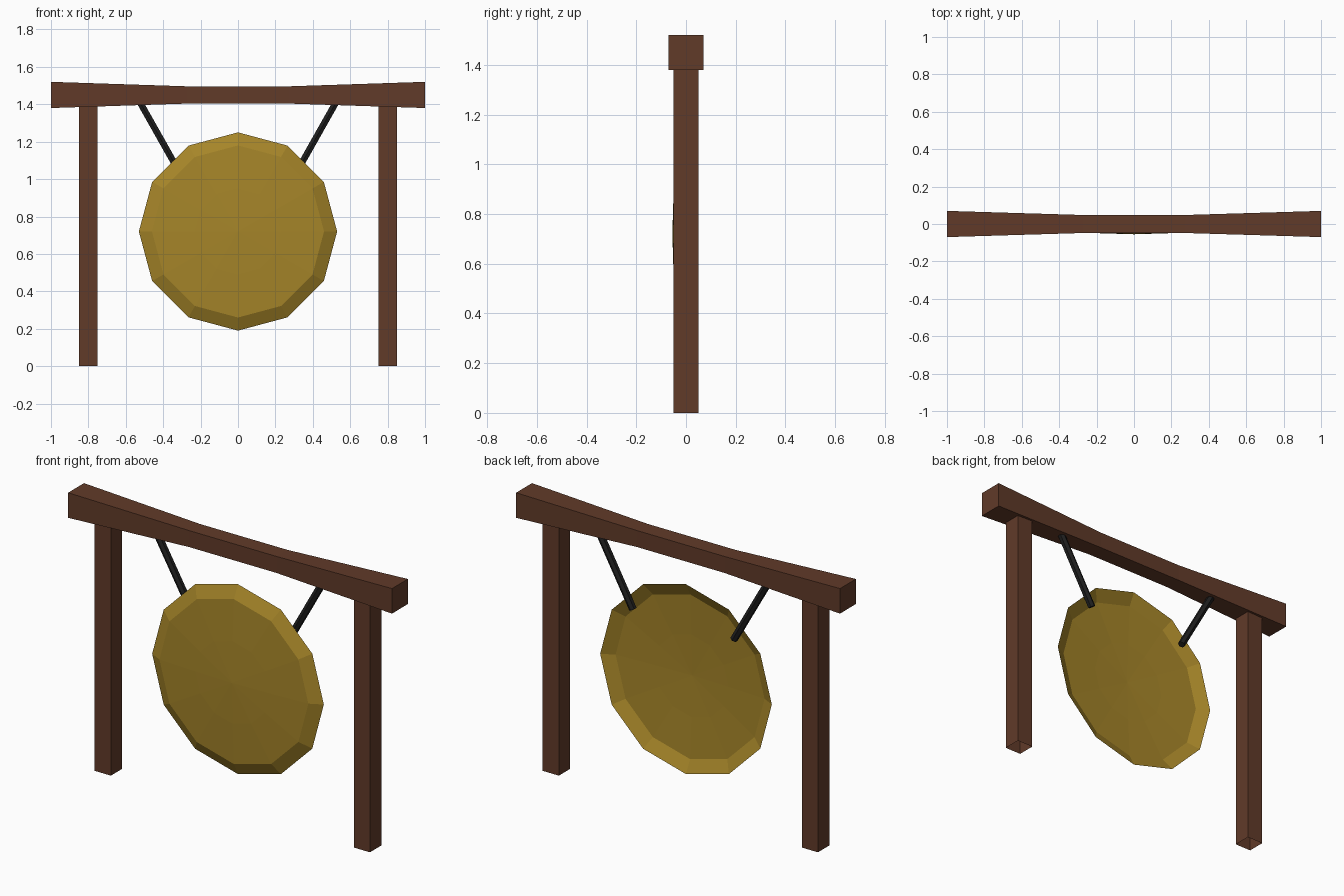
import bpy, bmesh, math
from mathutils import Vector

if "Cube" in bpy.data.objects:
    bpy.data.objects.remove(bpy.data.objects["Cube"])


def material(name, rgb):
    m = bpy.data.materials.new(name)
    m.diffuse_color = (*rgb, 1)
    m.use_nodes = True
    m.node_tree.nodes["Principled BSDF"].inputs["Base Color"].default_value = m.diffuse_color
    return m


WOOD = material("dark_wood", (0.120, 0.043, 0.022))
BRASS = material("aged_brass", (0.38, 0.235, 0.022))
CORD = material("black_cord", (0.014, 0.014, 0.014))


def loft(name, rings, mat, cap_start=True, cap_end=True):
    """Skin a list of equal-length point rings; a cap closes each end."""
    bm = bmesh.new()
    loops = [[bm.verts.new(p) for p in ring] for ring in rings]
    n = len(loops[0])
    for a, b in zip(loops, loops[1:]):
        for i in range(n):
            j = (i + 1) % n
            bm.faces.new((a[i], a[j], b[j], b[i]))
    if cap_start:
        bm.faces.new(loops[0][::-1])
    if cap_end:
        bm.faces.new(loops[-1])
    bmesh.ops.recalc_face_normals(bm, faces=bm.faces)
    me = bpy.data.meshes.new(name)
    bm.to_mesh(me)
    bm.free()
    me.materials.append(mat)
    ob = bpy.data.objects.new(name, me)
    bpy.context.collection.objects.link(ob)
    return ob


SQUARE = ((-1, -1), (1, -1), (1, 1), (-1, 1))

# Cross beam, waisted in the middle
loft("cross_beam", [[(x, h[0] * u, 1.45 + h[1] * v) for u, v in SQUARE]
                    for x, h in ((-1, (0.07, 0.07)), (-0.27, (0.048, 0.046)),
                                 (0.27, (0.048, 0.046)), (1, (0.07, 0.07)))], WOOD)

for side, s in (("left", -1), ("right", 1)):
    # Square post, open underneath, top buried in the beam
    loft(side + "_post", [[(s * 0.8 + 0.05 * u, 0.05 * v, z) for u, v in SQUARE]
                          for z in (0, 1.43)], WOOD, cap_start=False)

    # Six-sided hanging cord, from inside the beam to the back of the gong
    top, end = Vector((s * 0.535, 0.018, 1.43)), Vector((s * 0.312, 0.022, 1.035))
    axis = (end - top).normalized()
    e1 = Vector((0, 1, 0))
    e2 = axis.cross(e1).normalized()
    ring = [0.02 * (math.cos(k * math.pi / 3) * e1 + math.sin(k * math.pi / 3) * e2)
            for k in range(6)]
    loft(side + "_cord", [[p + r for r in ring] for p in (top, end)], CORD)

# Gong: a thin twelve-sided dish with a turned-back rim and a shallow boss
bm = bmesh.new()
rings = []
for r, y in ((0.53, 0.0), (0.46, -0.036), (0.23, -0.048)):
    rings.append([bm.verts.new((r * math.sin(k * math.pi / 6), y,
                                0.72 + r * math.cos(k * math.pi / 6))) for k in range(12)])
centre = bm.verts.new((0, -0.055, 0.72))
for k in range(12):
    j = (k + 1) % 12
    for a, b in zip(rings, rings[1:]):
        bm.faces.new((a[k], a[j], b[j], b[k]))
    bm.faces.new((rings[-1][k], rings[-1][j], centre))
for f in bm.faces:
    f.normal_update()
    if f.normal.y > 0:
        f.normal_flip()
me = bpy.data.meshes.new("gong")
bm.to_mesh(me)
bm.free()
me.materials.append(BRASS)
gong = bpy.data.objects.new("gong", me)
bpy.context.collection.objects.link(gong)
